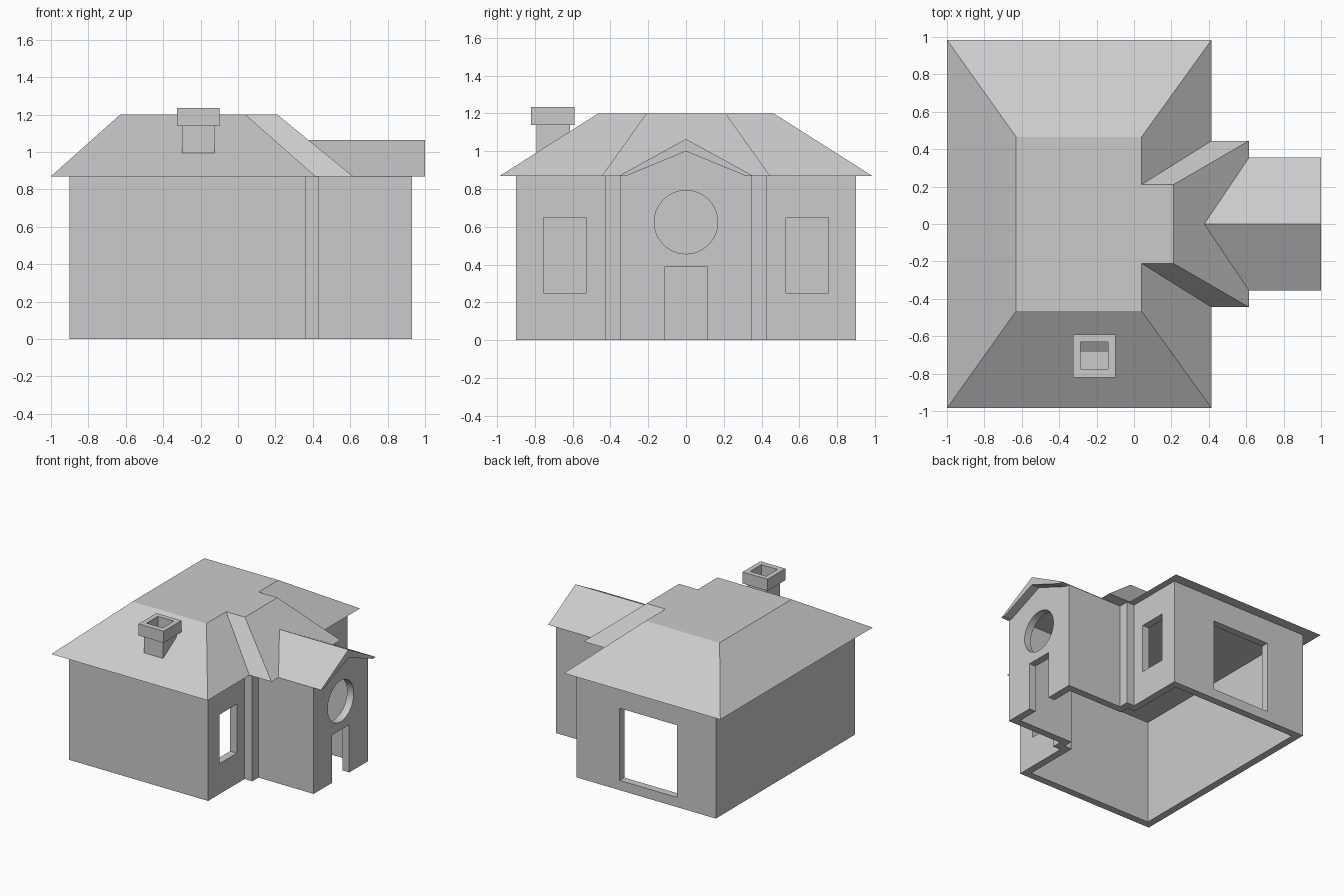
import bpy, bmesh, math
from mathutils import Vector

if "Cube" in bpy.data.objects:
    bpy.data.objects.remove(bpy.data.objects["Cube"])


def make(name, bm):
    bmesh.ops.recalc_face_normals(bm, faces=bm.faces)
    me = bpy.data.meshes.new(name)
    bm.to_mesh(me)
    bm.free()
    ob = bpy.data.objects.new(name, me)
    bpy.context.collection.objects.link(ob)
    return ob


def prism(name, pts, vec):
    """Closed profile extruded along a vector."""
    bm = bmesh.new()
    f = bm.faces.new([bm.verts.new(p) for p in pts])
    r = bmesh.ops.extrude_face_region(bm, geom=[f])
    for v in r["geom"]:
        if isinstance(v, bmesh.types.BMVert):
            v.co += Vector(vec)
    return make(name, bm)


def box(name, x0, x1, y0, y1, z0, z1):
    return prism(name, [(x0, y0, z0), (x1, y0, z0), (x1, y1, z0), (x0, y1, z0)], (0, 0, z1 - z0))


def loft(name, low, high, z0, z1):
    """Solid between two rectangles (x0, x1, half depth)."""
    bm = bmesh.new()
    rings = [[bm.verts.new(p) for p in ((a, -d, z), (b, -d, z), (b, d, z), (a, d, z))]
             for (a, b, d), z in ((low, z0), (high, z1))]
    bm.faces.new(rings[0])
    bm.faces.new(rings[1])
    for i in range(4):
        j = (i + 1) % 4
        bm.faces.new((rings[0][i], rings[0][j], rings[1][j], rings[1][i]))
    return make(name, bm)


def cut(ob, *cutters):
    bpy.context.view_layer.objects.active = ob
    for c in cutters:
        c.hide_render = True
        m = ob.modifiers.new("cut", "BOOLEAN")
        m.operation, m.solver, m.object = "DIFFERENCE", "EXACT", c
        bpy.ops.object.modifier_apply(modifier=m.name)
        bpy.data.objects.remove(c)


def outline(d, z):
    """Stepped floor plan, inset by d."""
    half = [(-.9 + d, .9 - d), (.36 - d, .9 - d), (.36 - d, .43 - d),
            (.43 - d, .43 - d), (.43 - d, .35 - d), (.93 - d, .35 - d)]
    return [(x, y, z) for x, y in half] + [(x, -y, z) for x, y in reversed(half)]


# Hollow walls, open underneath, with windows, doorway and round opening
walls = prism("walls", outline(0, 0), (0, 0, .87))
circle = [(.8, .168 * math.cos(a), .625 + .168 * math.sin(a))
          for a in (i * math.tau / 48 for i in range(48))]
cut(walls,
    prism("room_cutter", outline(.06, -.1), (0, 0, .96)),
    box("left_window_cutter", .25, .42, -.755, -.53, .25, .65),
    box("right_window_cutter", .25, .42, .53, .755, .25, .65),
    box("back_window_cutter", -.55, -.03, .8, 1, .08, .67),
    box("door_cutter", .8, 1, -.11, .11, -.1, .39),
    prism("round_window_cutter", circle, (.2, 0, 0)))
walls.select_set(True)
bpy.ops.object.shade_smooth_by_angle(angle=math.radians(30))

# Flat-topped hip roofs
loft("main_roof", (-1, .415, .985), (-.63, .04, .465), .87, 1.2)
loft("wing_roof", (-.1, .615, .445), (-.1, .21, .21), .87, 1.2)

# Porch gable roof and the gable wall below it
prism("porch_roof", [(.37, -.355, .87), (.37, 0, 1.065), (.37, .355, .87),
                     (.37, .315, .87), (.37, 0, 1.0), (.37, -.315, .87)], (.63, 0, 0))
prism("gable_wall", [(.55, -.315, .87), (.55, 0, 1.0), (.55, .315, .87)], (.38, 0, 0))

# Chimney with a hollow flue
for name, dims in (("chimney_shaft", (-.30, -.125, -.79, -.615, .95, 1.14)),
                   ("chimney_cap", (-.325, -.1, -.82, -.59, 1.14, 1.235))):
    cut(box(name, *dims), box("flue_cutter", -.285, -.14, -.775, -.63, 1.06, 1.4))
